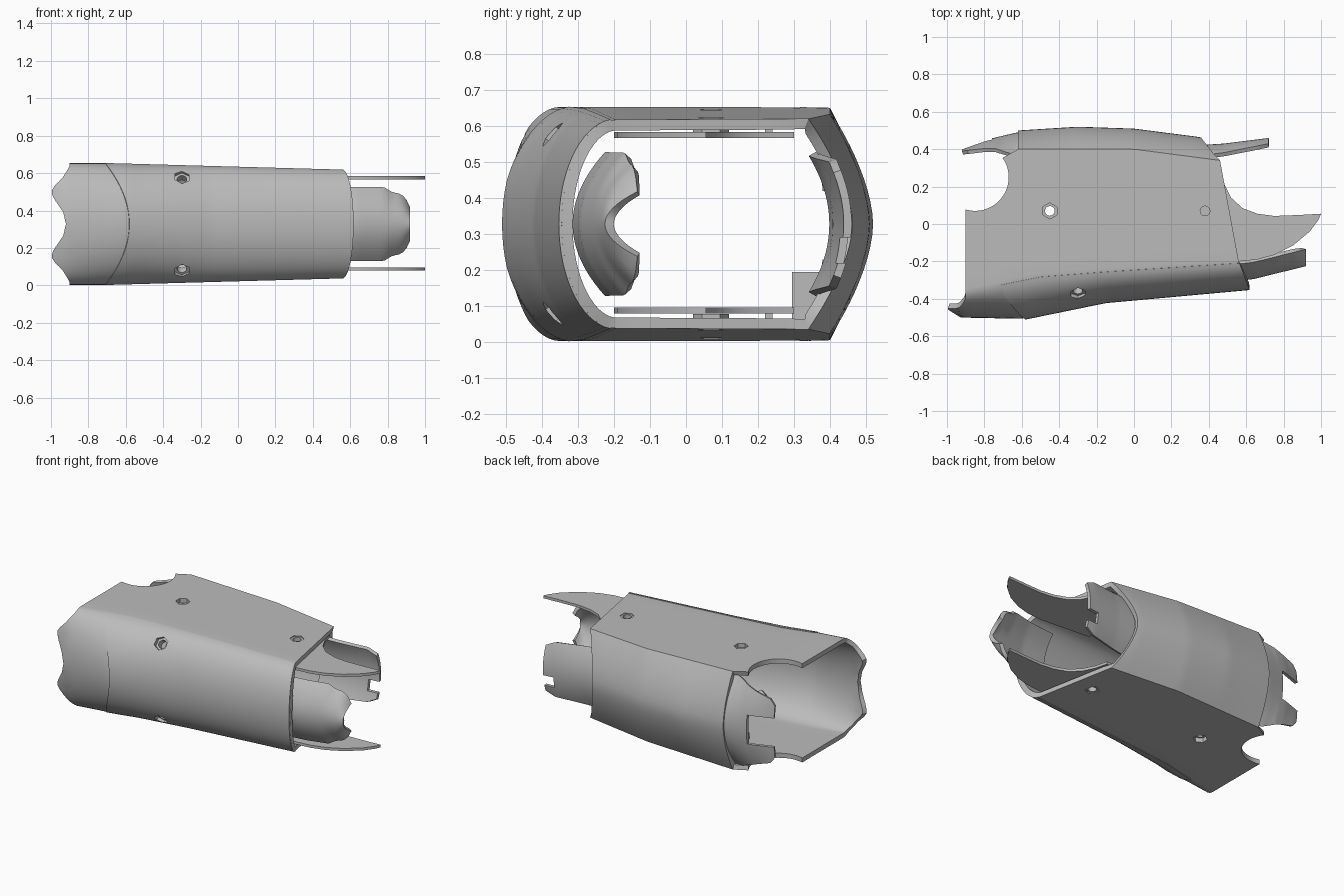
import bpy, bmesh, math
from mathutils import Vector

if "Cube" in bpy.data.objects:
    bpy.data.objects.remove(bpy.data.objects["Cube"])

grey = bpy.data.materials.new("plain grey")
grey.use_nodes = True
grey.diffuse_color = (0.5, 0.5, 0.5, 1)
grey.node_tree.nodes["Principled BSDF"].inputs["Base Color"].default_value = (0.5, 0.5, 0.5, 1)
MID = 0.328


def lerp(points, x):
    """Piecewise linear curve through points, constant beyond its ends."""
    if x <= points[0][0]:
        return points[0][1]
    for (a, p), (b, q) in zip(points, points[1:]):
        if x <= b:
            return p + (q - p) * (x - a) / (b - a)
    return points[-1][1]


def make(name, bm):
    mesh = bpy.data.meshes.new(name)
    bm.to_mesh(mesh)
    bm.free()
    obj = bpy.data.objects.new(name, mesh)
    bpy.context.collection.objects.link(obj)
    mesh.materials.append(grey)
    return obj


def select(obj):
    bpy.ops.object.select_all(action="DESELECT")
    obj.select_set(True)
    bpy.context.view_layer.objects.active = obj


def sheet(name, rows, thickness, closed=False):
    """Skin rows of points, then thicken inward."""
    bm = bmesh.new()
    grid = [[bm.verts.new(p) for p in row] for row in rows]
    pairs = list(zip(grid, grid[1:])) + ([(grid[-1], grid[0])] if closed else [])
    for r, s in pairs:
        for j in range(len(r) - 1):
            bm.faces.new((r[j], r[j + 1], s[j + 1], s[j]))
    obj = make(name, bm)
    mod = obj.modifiers.new("wall", "SOLIDIFY")
    mod.thickness, mod.offset = thickness, -1
    select(obj)
    bpy.ops.object.modifier_apply(modifier="wall")
    return obj


def prism(name, outline, z, height):
    bm = bmesh.new()
    base = bm.faces.new([bm.verts.new((x, y, z)) for x, y in outline])
    top = bmesh.ops.extrude_face_region(bm, geom=[base])["geom"]
    bmesh.ops.translate(bm, verts=[v for v in top if isinstance(v, bmesh.types.BMVert)],
                        vec=(0, 0, height))
    bmesh.ops.recalc_face_normals(bm, faces=bm.faces)
    return make(name, bm)


def box(name, low, high):
    outline = [(low[0], low[1]), (high[0], low[1]), (high[0], high[1]), (low[0], high[1])]
    return prism(name, outline, low[2], high[2] - low[2])


def rod(name, centre, axis, radius, depth, sides):
    bm = bmesh.new()
    bmesh.ops.create_cone(bm, cap_ends=True, segments=sides, radius1=radius,
                          radius2=radius, depth=depth)
    obj = make(name, bm)
    obj.matrix_world = Vector(axis).to_track_quat("Z", "Y").to_matrix().to_4x4()
    obj.location = centre
    return obj


def cut(targets, cutter):
    cutter.hide_render = True
    for obj in targets:
        mod = obj.modifiers.new("cut", "BOOLEAN")
        mod.operation, mod.solver, mod.object = "DIFFERENCE", "EXACT", cutter
        select(obj)
        bpy.ops.object.modifier_apply(modifier="cut")
    bpy.data.objects.remove(cutter)


# Rules for how the sleeve section changes along its length
FRONT_CREASE = [(-1, -.38), (-.9, -.35), (-.6, -.28), (-.5, -.26), (.62, -.19)]
FRONT_APEX = [(-1, -.465), (-.93, -.5), (-.6, -.507), (-.15, -.415), (.62, -.345)]
BACK_CREASE = [(-.62, .4), (0, .4), (.46, .34)]
BACK_APEX = [(-.62, .5), (-.3, .52), (0, .51), (.35, .465), (.45, .44)]
END = [(-.35, .62), (-.2, .56), (.34, .46), (.37, .43), (.46, .36)]
FRONT_START = [(0, -.92), (.2, -.935), (.42, -.985), (.52, -1), (.6, -.99), (.75, -.94), (.95, -.9)]


def section(kind, p, x):
    half = MID - .003 - .028 * max(x + .7, 0)
    fc, bc = lerp(FRONT_CREASE, x), lerp(BACK_CREASE, x)
    if kind == "front":
        return Vector((x, fc + (lerp(FRONT_APEX, x) - fc) * math.cos(p), MID + half * math.sin(p)))
    if kind == "back":
        return Vector((x, bc + (lerp(BACK_APEX, x) - bc) * (1 - abs(p) ** 1.7), MID + half * p))
    return Vector((x, fc + (bc - fc) * p, MID + half * (1 if kind == "top" else -1)))


def start_of(kind, p):
    if kind == "front":
        return lerp(FRONT_START, abs(math.sin(p)))
    return -.62 if kind == "back" else lerp([(.78, -.9), (1, -.62)], p)


def end_of(kind, p):
    x = .5
    for _ in range(6):
        x = lerp(END, section(kind, p, x).y)
    return x


def run(kind, p, start, steps=36):
    end = end_of(kind, p)
    return [section(kind, p, start + (end - start) * j / steps) for j in range(steps + 1)]


# Main sleeve
front = [("front", math.pi * (i / 32 - .5)) for i in range(33)]
ring = front + [("top", i / 9) for i in range(1, 9)]
ring += [("back", 1 - i / 10) for i in range(21)]
ring += [("bottom", 1 - i / 9) for i in range(1, 9)]
sleeve = sheet("sleeve", [run(k, p, start_of(k, p)) for k, p in ring], .03, True)

# Raised front panel with an arched leading edge
rows = []
for k, p in front[1:-1]:
    raise_by = Vector((0, -math.cos(p), math.sin(p) * .3)) * .008
    rows.append([v + raise_by for v in run(k, p, -.58 - .13 * math.sin(p) ** 2)])
front_panel = sheet("front_panel", rows, .02)

# Round scoop in the top and bottom
cut([sleeve], rod("scoop_cutter", (-.85, .25, MID), (0, 0, 1), .18, 2, 48))

# Screw holes with hexagonal seats
for side in (-1, 1):
    seats = [((x, .07, MID + side * .3), (0, 0, side)) for x in (-.45, .38)]
    seats.append(((-.3, -.365, MID + side * .245), (0, -.78, side * .62)))
    for spot, axis in seats:
        spot, axis = Vector(spot), Vector(axis).normalized()
        cut([sleeve, front_panel], rod("seat_cutter", spot, axis, .043, .14, 6))
        seat = rod("screw_seat", spot - axis * .03, axis, .05, .04, 6)
        cut([seat], rod("bore_cutter", spot, axis, .026, .3, 16))

# Long tongues above and below
TONGUE = [(.2, -.17), (.56, -.2), (.66, -.19), (.75, -.165), (.85, -.115), (.94, -.04), (.985, .02),
          (1, .055), (.88, .048), (.75, .043), (.66, .055), (.58, .085), (.52, .14),
          (.48, .22), (.46, .3), (.2, .3)]
for name, z in (("top_tongue", .572), ("bottom_tongue", .084)):
    prism(name, TONGUE, z - .005, .017)


def curved_tab(name, x0, x1, apex, bulge, half, thickness, direction, steps=24):
    """Bowed tab whose depth, bow and height vary along its length."""
    rows = []
    for i in range(steps + 1):
        s = direction * (2 * i / steps - 1)
        row = []
        for j in range(steps + 1):
            v = j / steps
            row.append((x0 + (x1 - x0) * v, lerp(apex, v) + lerp(bulge, v) * s * s,
                        MID + s * lerp(half, v)))
        rows.append(row)
    return sheet(name, rows, thickness)


# Front tongue
curved_tab("front_tongue", .45, .92, [(0, -.315), (.4, -.295), (1, -.225)], [(0, .09)],
           [(0, .2), (.7, .198), (.8, .17), (.9, .16), (.96, .13), (1, .09)], .025, 1)

# Back tongue with a slot
back_tongue = curved_tab("back_tongue", .32, .72, [(0, .42), (.4, .43), (1, .46)],
                         [(0, -.06), (1, -.03)], [(0, .2), (.85, .18), (1, .15)], .022, -1)
cut([back_tongue], box("slot_cutter", (.65, .3, .22), (.8, .6, .29)))

# Forked tab at the rear corner of the wide end
fork = curved_tab("forked_tab", -.92, -.56, [(0, .402), (.35, .45), (.8, .488), (1, .495)],
                  [(0, -.012), (.5, -.06), (.8, -.12), (1, -.12)],
                  [(0, .17), (.08, .21), (.35, .24), (.7, .29), (1, .3)], .02, -1)
cut([fork], box("fork_cutter", (-1.1, .2, .23), (-.76, .7, .42)))

# Small bracket inside the lower rear corner
box("inner_bracket", (-.62, .295, .03), (-.58, .41, .195))

# Inner stiffening ribs along the ceiling and floor
for z in (.575, .055):
    box("inner_rib", (-.3, .22, z), (.3, .24, z + .03))

for obj in bpy.context.scene.objects:
    if obj.type == "MESH":
        select(obj)
        bpy.ops.object.shade_smooth_by_angle(angle=math.radians(28))
